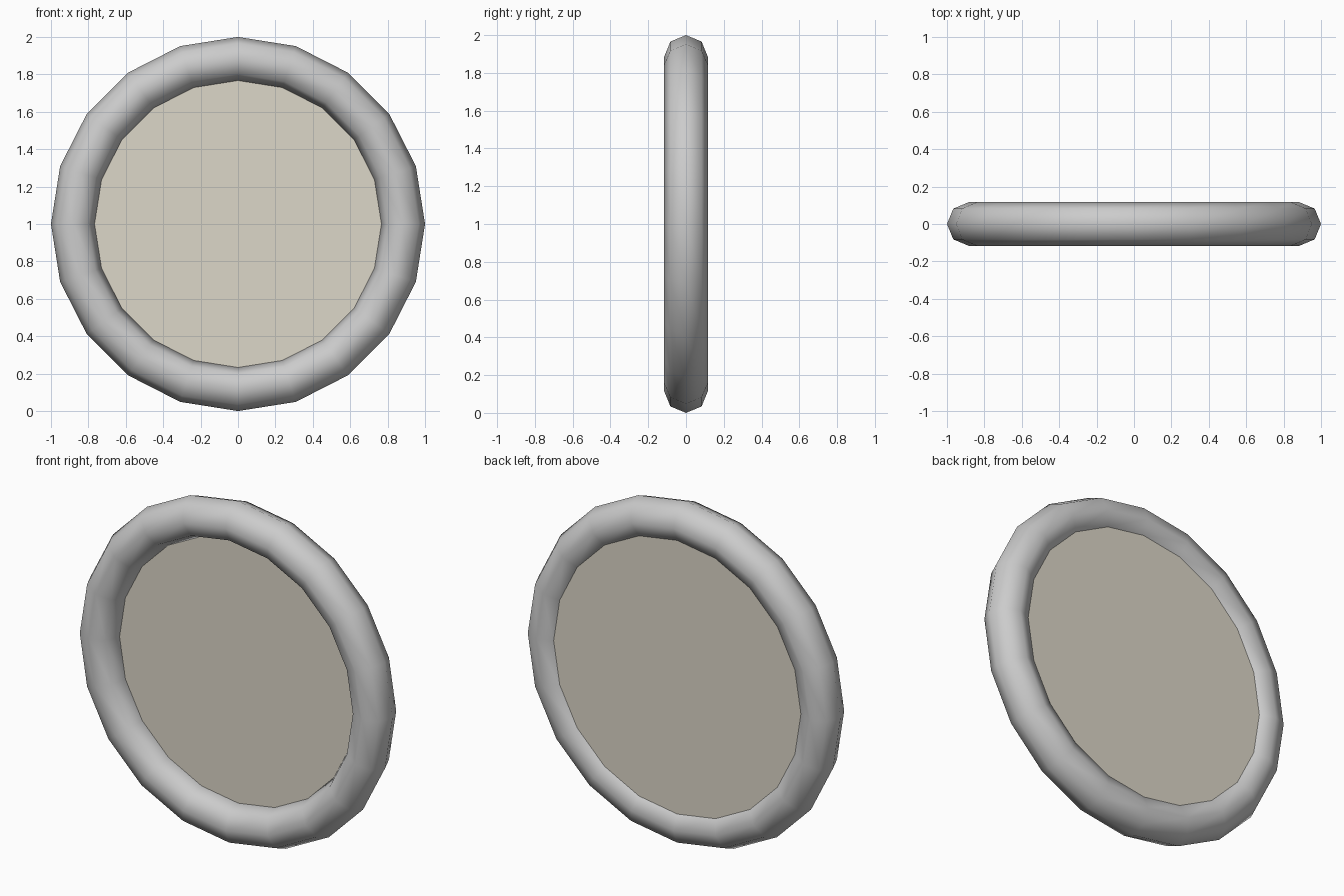
import bpy
from math import pi

if "Cube" in bpy.data.objects:
    bpy.data.objects.remove(bpy.data.objects["Cube"])

TUBE = 0.1165          # tube radius
RING = 1.0 - TUBE      # centre-line radius

# Upright ring: 20 segments around, 8-sided tube
bpy.ops.mesh.primitive_torus_add(
    major_segments=20, minor_segments=8,
    major_radius=RING, minor_radius=TUBE,
    location=(0, 0, 1), rotation=(pi / 2, 0, 0))
ring = bpy.context.object
ring.name = "ring_frame"
bpy.ops.object.transform_apply(location=False, rotation=True, scale=False)
bpy.ops.object.shade_smooth()

# Panel filling the ring, from the middle plane to the rear; its rim sits inside the tube
Y_FRONT, Y_BACK = 0.003, 0.08
bpy.ops.mesh.primitive_cylinder_add(
    vertices=20, radius=0.81, depth=Y_BACK - Y_FRONT,
    location=(0, (Y_FRONT + Y_BACK) / 2, 1), rotation=(pi / 2, 0, 0))
panel = bpy.context.object
panel.name = "round_panel"
bpy.ops.object.transform_apply(location=False, rotation=True, scale=False)

mat = bpy.data.materials.new("pale_beige")
mat.diffuse_color = (0.72, 0.68, 0.58, 1)
mat.use_nodes = True
mat.node_tree.nodes["Principled BSDF"].inputs["Base Color"].default_value = mat.diffuse_color
panel.data.materials.append(mat)
